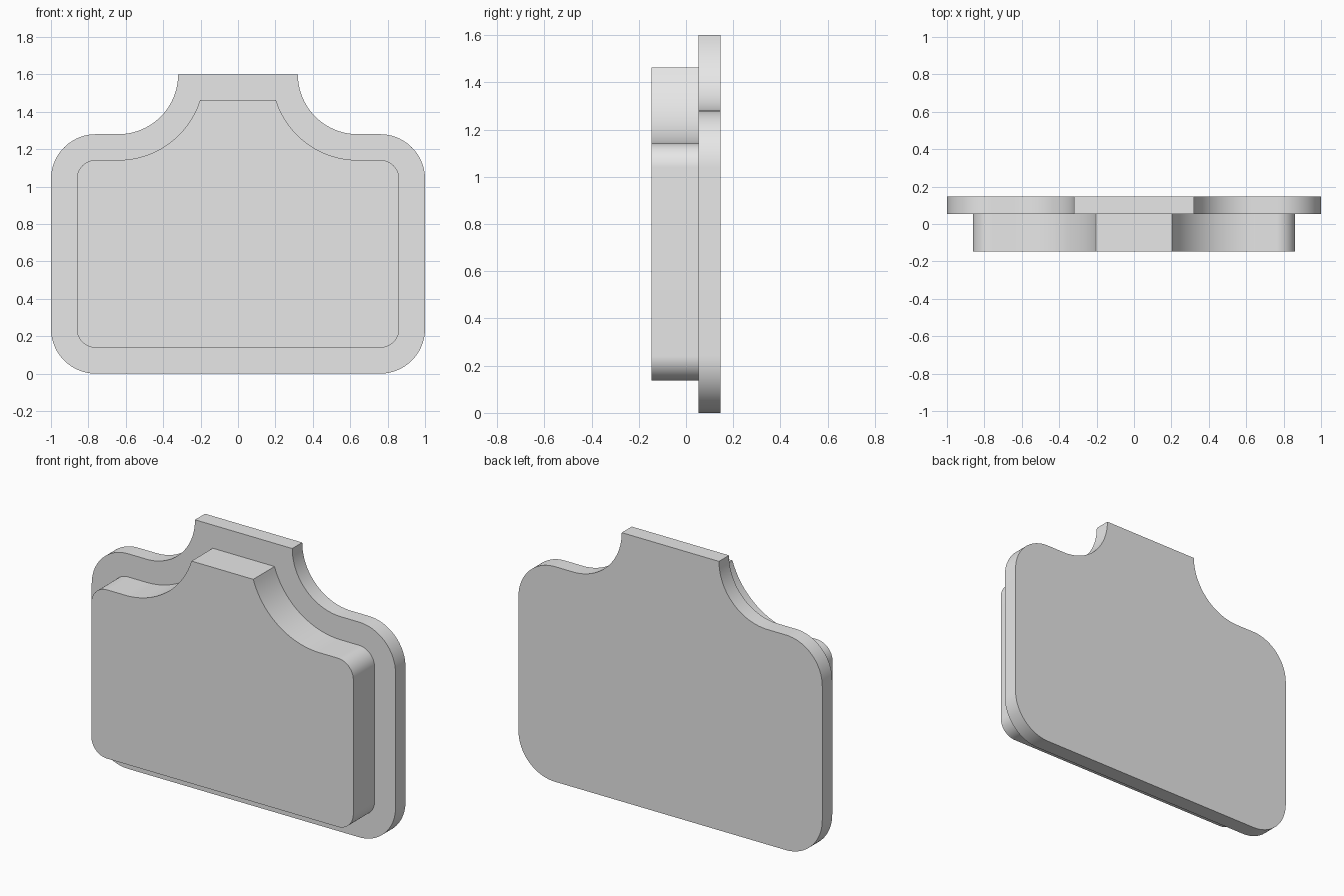
import bpy, bmesh
from math import sin, cos, pi

cube = bpy.data.objects.get("Cube")
if cube:
    bpy.data.objects.remove(cube, do_unlink=True)

GREY = (0.8, 0.8, 0.8, 1.0)
grey = bpy.data.materials.new("light_grey")
grey.use_nodes = True
grey.diffuse_color = GREY
grey.node_tree.nodes["Principled BSDF"].inputs["Base Color"].default_value = GREY

WIDTH, SHOULDER, TOP = 1.0, 1.28, 1.6    # half width, shoulder height, neck height
CORNER, SCOOP = 0.24, 0.32               # convex and concave radii
SCOOP_X = 0.64                           # centre of the neck scoop, level with TOP
STEPS = 24


def arc(cx, cz, r, start, end):
    angles = [start + (end - start) * i / STEPS for i in range(STEPS + 1)]
    return [(cx + r * cos(a), cz + r * sin(a)) for a in angles]


def outline(inset):
    """Rounded body with a scooped neck, drawn in by the inset."""
    r, scoop = CORNER - inset, SCOOP + inset
    cx = WIDTH - CORNER
    # the enlarged scoop meets the lowered neck top short of horizontal
    half = arc(cx, CORNER, r, -pi / 2, 0)
    half += arc(cx, SHOULDER - CORNER, r, 0, pi / 2)
    drop = math_asin(inset / scoop)
    half += arc(SCOOP_X, TOP, scoop, -pi / 2, -pi + drop)
    return half + [(-x, z) for x, z in reversed(half)]


def math_asin(v):
    from math import asin
    return asin(v)


def slab(name, inset, y_front, y_back):
    bm = bmesh.new()
    face = bm.faces.new([bm.verts.new((x, y_front, z)) for x, z in outline(inset)])
    new = bmesh.ops.extrude_face_region(bm, geom=[face])["geom"]
    moved = [v for v in new if isinstance(v, bmesh.types.BMVert)]
    bmesh.ops.translate(bm, verts=moved, vec=(0, y_back - y_front, 0))
    bmesh.ops.recalc_face_normals(bm, faces=bm.faces)
    mesh = bpy.data.meshes.new(name)
    bm.to_mesh(mesh)
    bm.free()
    mesh.materials.append(grey)
    obj = bpy.data.objects.new(name, mesh)
    bpy.context.collection.objects.link(obj)
    bpy.ops.object.select_all(action="DESELECT")
    obj.select_set(True)
    bpy.context.view_layer.objects.active = obj
    bpy.ops.object.shade_smooth_by_angle(angle=pi / 6)


# wide plate at the back, narrower raised block in front
slab("back_plate", 0, 0.053, 0.147)
slab("front_block", 0.138, -0.147, 0.053)
